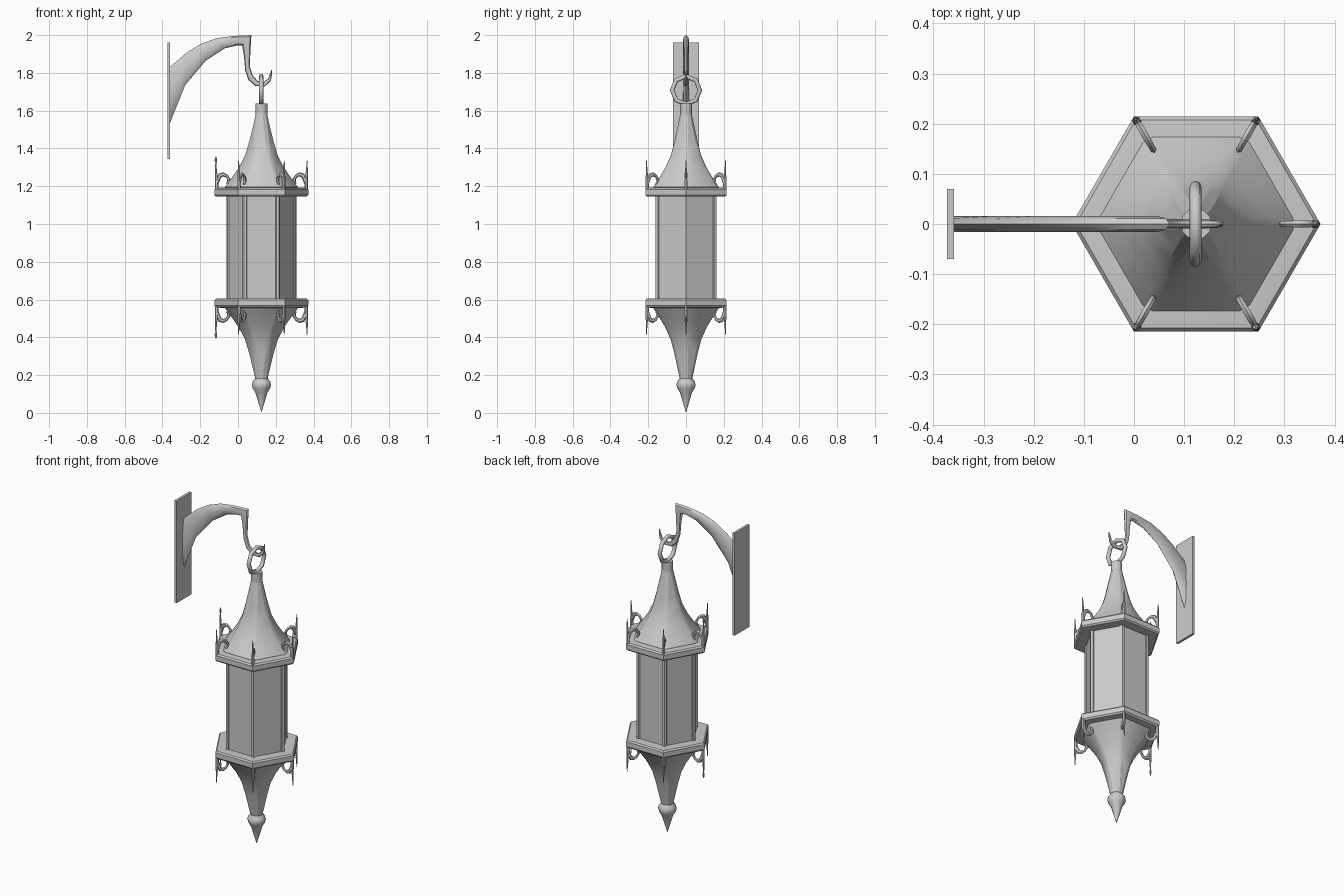
import bpy, bmesh, math
from mathutils import Matrix, Vector

if "Cube" in bpy.data.objects:
    bpy.data.objects.remove(bpy.data.objects["Cube"])

CX = 0.124          # lantern axis
MID = 0.875         # lantern mirror height


def finish(bm, name, mat=None, angle=28):
    if mat is not None:
        bm.transform(mat)
    bmesh.ops.recalc_face_normals(bm, faces=bm.faces)
    me = bpy.data.meshes.new(name)
    bm.to_mesh(me)
    bm.free()
    ob = bpy.data.objects.new(name, me)
    bpy.context.collection.objects.link(ob)
    bpy.ops.object.select_all(action='DESELECT')
    ob.select_set(True)
    bpy.context.view_layer.objects.active = ob
    bpy.ops.object.shade_smooth_by_angle(angle=math.radians(angle))
    return ob


def skin(bm, rings):
    rows = [[bm.verts.new(p) for p in r] for r in rings]
    n = len(rows[0])
    for a, b in zip(rows, rows[1:]):
        for i in range(n):
            bm.faces.new((a[i], a[(i + 1) % n], b[(i + 1) % n], b[i]))
    bm.faces.new(rows[0])
    bm.faces.new(rows[-1])


def lathe(name, profile, n, mat, cut=0.0):
    """Stack of n-sided rings; cut trims each corner into a narrow rib."""
    rings = []
    for r, z in profile:
        corners = [Vector((r * math.cos(2 * math.pi * i / n), r * math.sin(2 * math.pi * i / n), z))
                   for i in range(n)]
        if cut:
            c = min(cut, r * 0.3)
            ring = []
            for i, p in enumerate(corners):
                for q in (corners[i - 1], corners[(i + 1) % n]):
                    ring.append(p + (q - p).normalized() * c)
            corners = ring
        rings.append(corners)
    bm = bmesh.new()
    skin(bm, rings)
    return finish(bm, name, mat)


def strip(name, stations, n=8, mat=None):
    """Loft of elliptical sections between outer and inner points in the xz plane."""
    rings = []
    for ox, oz, ix, iz, w in stations:
        o, i = Vector((ox, 0, oz)), Vector((ix, 0, iz))
        c, h = (o + i) / 2, (o - i) / 2
        rings.append([c + h * math.cos(2 * math.pi * k / n) + Vector((0, w * math.sin(2 * math.pi * k / n), 0))
                      for k in range(n)])
    bm = bmesh.new()
    skin(bm, rings)
    return finish(bm, name, mat, 40)


def box(name, lo, hi):
    bm = bmesh.new()
    bmesh.ops.create_cube(bm, size=1)
    lo, hi = Vector(lo), Vector(hi)
    return finish(bm, name, Matrix.Translation((lo + hi) / 2) @ Matrix.Diagonal((hi - lo).to_4d()))


axis = Matrix.Translation((CX, 0, 0))
flip = Matrix.Translation((0, 0, 2 * MID)) @ Matrix.Diagonal((1, 1, -1, 1))

# roof and mirrored lower cap, each with rim and corner brackets
rim = [(0.17, 1.145), (0.24, 1.145), (0.248, 1.153), (0.248, 1.182), (0.24, 1.191), (0.215, 1.194), (0.18, 1.194)]
cone = [(0.2, 1.185), (0.2, 1.195), (0.163, 1.245), (0.125, 1.3), (0.092, 1.365), (0.07, 1.44),
        (0.048, 1.53), (0.031, 1.6)]
spike = [(0.247, 1.185, 0.227, 1.185, 0.009), (0.247, 1.22, 0.228, 1.22, 0.009),
         (0.246, 1.26, 0.233, 1.26, 0.006), (0.245, 1.31, 0.238, 1.31, 0.004),
         (0.243, 1.335, 0.240, 1.335, 0.002)]
scroll = [(0.24, 1.21, 0.232, 1.195, 0.005), (0.238, 1.245, 0.222, 1.225, 0.007),
          (0.225, 1.268, 0.213, 1.246, 0.008), (0.202, 1.274, 0.202, 1.252, 0.008),
          (0.18, 1.262, 0.189, 1.247, 0.007), (0.165, 1.24, 0.182, 1.235, 0.007),
          (0.165, 1.218, 0.183, 1.223, 0.007), (0.178, 1.204, 0.187, 1.217, 0.006)]
knob = [(0.246, 1.325, 0.236, 1.325, 0.004), (0.248, 1.34, 0.234, 1.34, 0.006), (0.243, 1.357, 0.239, 1.357, 0.002)]

for tag, m in (("upper", axis), ("lower", axis @ flip)):
    lathe(tag + "_rim", rim, 6, m)
    lathe(tag + "_cap", cone, 6, m, cut=0.013)
    for i in range(6):
        r = m @ Matrix.Rotation(math.radians(60 * i), 4, 'Z')
        strip(f"{tag}_spike_{i}", spike, 6, r)
        strip(f"{tag}_scroll_{i}", scroll, 6, r)
        if i == 3:
            strip(f"{tag}_spike_knob", knob, 6, r)

# glass panes and corner posts
lathe("glass_panes", [(0.178, 0.59), (0.178, 1.16)], 6, axis)
for i in range(6):
    r = axis @ Matrix.Rotation(math.radians(60 * i), 4, 'Z') @ Matrix.Translation((0.172, 0, 0))
    lathe(f"corner_post_{i}", [(0.0135, 0.59), (0.0135, 1.16)], 6, r)

# finial below, neck above
lathe("finial", [(0.026, 0.2), (0.034, 0.182), (0.047, 0.165), (0.051, 0.148), (0.046, 0.13), (0.032, 0.108),
                 (0.018, 0.06), (0.001, 0.004)], 12, axis)
lathe("neck", [(0.031, 1.58), (0.031, 1.638)], 12, axis)

# octagonal hanging ring in the yz plane
bm = bmesh.new()
rows = []
for i in range(8):
    a = math.pi / 4 * i
    rows.append([bm.verts.new((CX - 0.001 + 0.012 * math.sin(b), (0.074 + 0.012 * math.cos(b)) * math.cos(a),
                               1.708 + (0.074 + 0.012 * math.cos(b)) * math.sin(a)))
                 for b in [math.pi / 4 * k for k in range(8)]])
for i in range(8):
    for k in range(8):
        a, b = rows[i], rows[(i + 1) % 8]
        bm.faces.new((a[k], a[(k + 1) % 8], b[(k + 1) % 8], b[k]))
finish(bm, "hanging_ring", None, 50)

# wall bracket: plate, curved arm ending in a hook
box("wall_plate", (-0.373, -0.07, 1.345), (-0.359, 0.07, 1.96))
strip("arm", [(-0.362, 1.83, -0.362, 1.53, 0.016), (-0.275, 1.905, -0.28, 1.735, 0.016),
              (-0.2, 1.952, -0.17, 1.865, 0.016), (-0.115, 1.983, -0.07, 1.93, 0.016),
              (-0.02, 1.996, 0.0, 1.946, 0.016), (0.071, 2.0, 0.021, 1.945, 0.016),
              (0.066, 1.92, 0.03, 1.9, 0.012), (0.062, 1.835, 0.038, 1.815, 0.01),
              (0.078, 1.787, 0.055, 1.762, 0.009), (0.105, 1.757, 0.093, 1.73, 0.009),
              (0.135, 1.752, 0.142, 1.728, 0.009), (0.158, 1.768, 0.174, 1.757, 0.008),
              (0.166, 1.787, 0.179, 1.785, 0.006), (0.176, 1.816, 0.18, 1.816, 0.002)])
